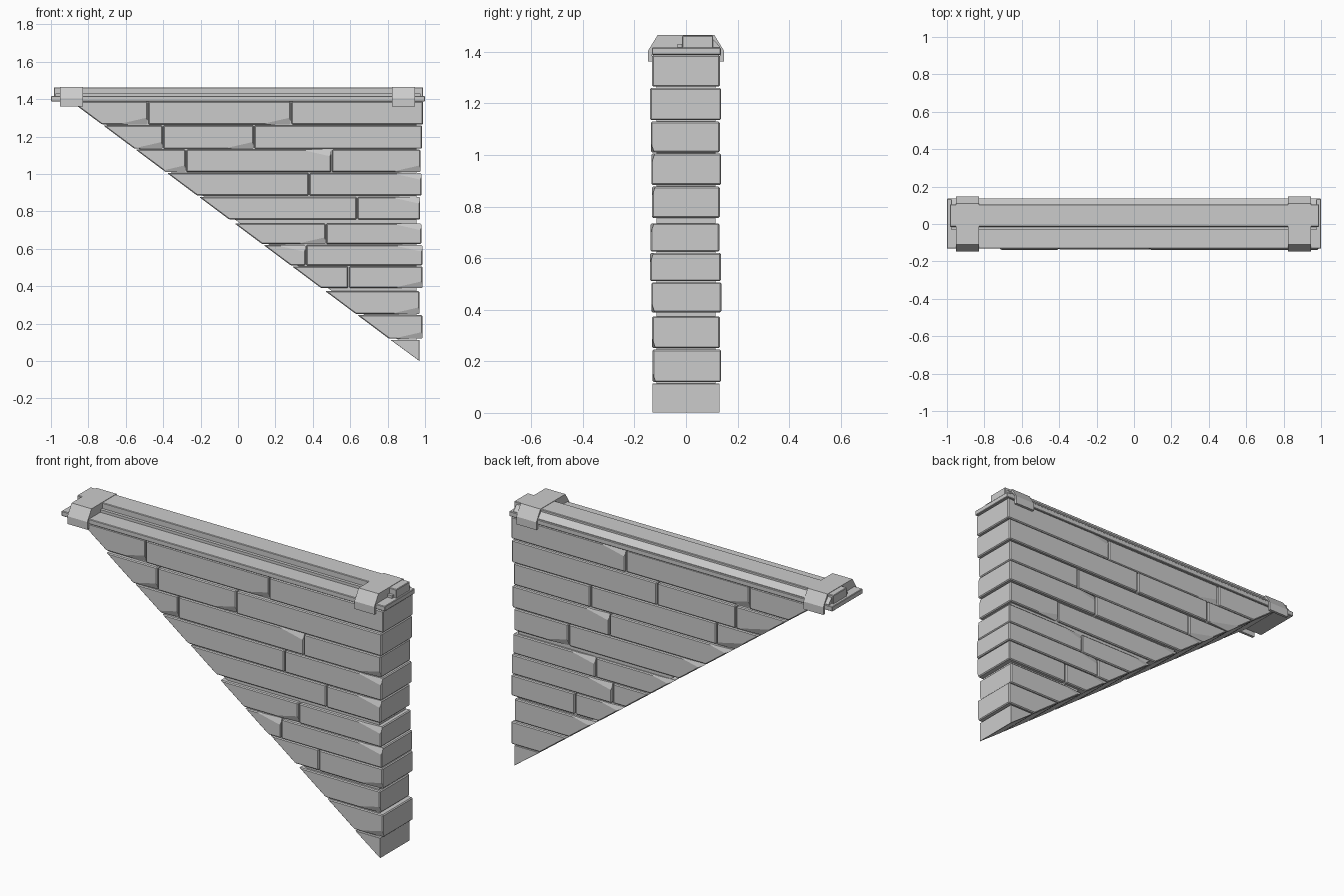
import bpy, bmesh, random
from mathutils import Vector

if "Cube" in bpy.data.objects:
    bpy.data.objects.remove(bpy.data.objects["Cube"])

random.seed(4)


def finish(bm, name, bevel=0.0):
    bmesh.ops.recalc_face_normals(bm, faces=bm.faces)
    if bevel:
        bmesh.ops.bevel(bm, geom=list(bm.edges), offset=bevel, segments=1,
                        affect='EDGES', clamp_overlap=True)
    mesh = bpy.data.meshes.new(name)
    bm.to_mesh(mesh)
    bm.free()
    obj = bpy.data.objects.new(name, mesh)
    bpy.context.collection.objects.link(obj)
    return obj


def extrude(points, step):
    """Solid from a closed outline pushed along a vector."""
    bm = bmesh.new()
    face = bm.faces.new([bm.verts.new(p) for p in points])
    new = bmesh.ops.extrude_face_region(bm, geom=[face])['geom']
    bmesh.ops.translate(bm, vec=step, verts=[v for v in new if isinstance(v, bmesh.types.BMVert)])
    bmesh.ops.recalc_face_normals(bm, faces=bm.faces)
    return bm


def box(name, x, y, z, bevel=0.0):
    pts = [(x[0], y[0], z[0]), (x[1], y[0], z[0]), (x[1], y[0], z[1]), (x[0], y[0], z[1])]
    return finish(extrude(pts, (0, y[1] - y[0], 0)), name, bevel)


def slant(z):
    return 0.967 - 1.34 * z


def chip(bm, corner, normal, depth):
    """Slice a shallow sliver off one corner of a brick."""
    n = Vector(normal).normalized()
    out = bmesh.ops.bisect_plane(bm, geom=bm.verts[:] + bm.edges[:] + bm.faces[:],
                                 plane_co=Vector(corner) - n * depth,
                                 plane_no=n, clear_outer=True)
    edges = [e for e in out['geom_cut'] if isinstance(e, bmesh.types.BMEdge)]
    if edges:
        bmesh.ops.contextual_create(bm, geom=edges)


# Brick courses: bottom, top, right end, front, back, joints
courses = [
    (0.000, 0.113, 0.970, -0.130, 0.130, []),
    (0.119, 0.245, 0.987, -0.130, 0.136, []),
    (0.251, 0.374, 0.970, -0.131, 0.132, []),
    (0.390, 0.506, 0.986, -0.134, 0.137, [0.592]),
    (0.511, 0.620, 0.986, -0.139, 0.135, [0.363]),
    (0.625, 0.735, 0.980, -0.137, 0.130, [0.470]),
    (0.756, 0.877, 0.973, -0.132, 0.131, [0.637]),
    (0.884, 1.005, 0.980, -0.134, 0.136, [0.380]),
    (1.010, 1.130, 0.975, -0.136, 0.131, [-0.278, 0.500]),
    (1.135, 1.260, 0.983, -0.139, 0.136, [-0.402, 0.085]),
    (1.265, 1.387, 0.990, -0.132, 0.132, [-0.482, 0.283]),
]
for row, (z0, z1, right, front, back, joints) in enumerate(courses):
    ends = [None] + joints + [right]
    for i in range(len(ends) - 1):
        last = i == len(ends) - 2
        r = ends[i + 1] - (0 if last else 0.003)
        if i:
            lo = hi = ends[i] + 0.003
        else:
            lo, hi = slant(z0), slant(z1)
        y0 = front + (0 if last else random.uniform(0, 0.005))
        y1 = back - (0 if last else random.uniform(0, 0.005))
        if row == 0:
            outline = [(r, y0, z0), (r, y0, z1), (hi, y0, z1)]
        else:
            outline = [(lo, y0, z0), (r, y0, z0), (r, y0, z1), (hi, y0, z1)]
        bm = extrude(outline, (0, y1 - y0, 0))
        bmesh.ops.bevel(bm, geom=list(bm.edges), offset=0.005 if row else 0.001,
                        segments=1, affect='EDGES')
        # worn corners on both faces
        if row and random.random() < 0.7:
            up = random.choice((-1, 1))
            chip(bm, (r, y0, z1 if up > 0 else z0), (0.08, -1, 0.35 * up), 0.012)
        if row and random.random() < 0.7:
            up = random.choice((-1, 1))
            chip(bm, (hi if up > 0 else lo, y1, z1 if up > 0 else z0), (-0.08, 1, 0.35 * up), 0.012)
        finish(bm, f"brick_{row}_{i}")

# Recessed mortar core behind the joints
finish(extrude([(0.955, -0.115, 0.04), (0.955, -0.115, 1.395), (slant(1.395) + 0.02, -0.115, 1.395)],
               (0, 0.23, 0)), "mortar_core")

# Coping: thin slab, raised rear beam and small rail in front of it
box("cap_slab", (-1, 1), (-0.132, 0.135), (1.388, 1.416), 0.003)
box("cap_beam", (-0.985, 0.99), (-0.015, 0.105), (1.41, 1.463), 0.003)
box("cap_rail", (-0.975, 0.975), (-0.032, -0.013), (1.41, 1.431))
back_slope = [(-0.975, 0.10, 1.41), (-0.975, 0.132, 1.41), (-0.975, 0.132, 1.42), (-0.975, 0.10, 1.455)]
finish(extrude(back_slope, (1.95, 0, 0)), "cap_back_slope")

# Clamps wrapped over the coping at each end
half = [(0.132, 1.362), (0.147, 1.362), (0.147, 1.405), (0.110, 1.465)]
inner = [(0.132, 1.395)]
for name, x0 in (("left_clamp", -0.952), ("right_clamp", 0.823)):
    prof = inner + half + [(-y, z) for y, z in reversed(half)] + [(-y, z) for y, z in inner]
    finish(extrude([(x0, y, z) for y, z in prof], (0.123, 0, 0)), name)
